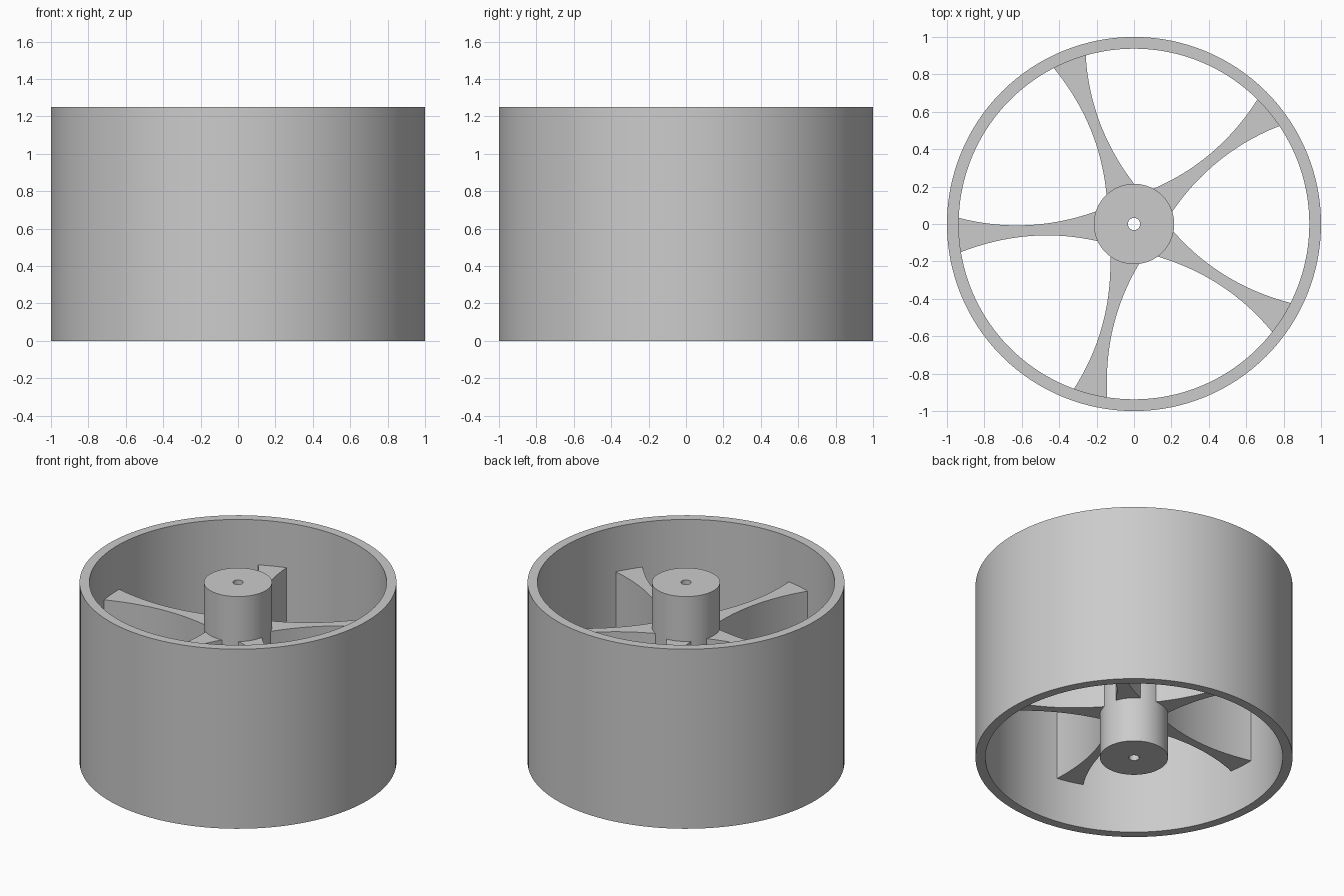
import bpy, bmesh, math
from mathutils import Matrix, Vector

HEIGHT = 1.25
RIM_OUTER, RIM_INNER = 1.0, 0.9375
HUB_RADIUS, BORE_RADIUS = 0.215, 0.033
SPOKE_LOW, SPOKE_HIGH = 0.3125, 0.9375
SPOKES = 5

if "Cube" in bpy.data.objects:
    bpy.data.objects.remove(bpy.data.objects["Cube"])

# One plain grey for the whole wheel
grey = bpy.data.materials.new("plain_grey")
grey.use_nodes = True
colour = (0.6, 0.6, 0.6, 1)
grey.diffuse_color = colour
grey.node_tree.nodes["Principled BSDF"].inputs["Base Color"].default_value = colour


def finish(name, bm):
    """Turn a bmesh into a named, smooth-shaded object."""
    bmesh.ops.recalc_face_normals(bm, faces=bm.faces)
    mesh = bpy.data.meshes.new(name)
    bm.to_mesh(mesh)
    bm.free()
    mesh.materials.append(grey)
    obj = bpy.data.objects.new(name, mesh)
    bpy.context.collection.objects.link(obj)
    bpy.ops.object.select_all(action="DESELECT")
    obj.select_set(True)
    bpy.context.view_layer.objects.active = obj
    bpy.ops.object.shade_smooth_by_angle(angle=math.radians(30))
    return obj


def tube(name, outer, inner, segments):
    """Full-height hollow cylinder made by spinning a rectangle."""
    bm = bmesh.new()
    corners = [(inner, 0), (outer, 0), (outer, HEIGHT), (inner, HEIGHT)]
    verts = [bm.verts.new((r, 0, z)) for r, z in corners]
    edges = [bm.edges.new((verts[i], verts[i - 1])) for i in range(len(verts))]
    bmesh.ops.spin(bm, geom=verts + edges, cent=(0, 0, 0), axis=(0, 0, 1),
                   angle=math.tau, steps=segments, use_merge=True)
    bmesh.ops.remove_doubles(bm, verts=bm.verts, dist=1e-5)
    return finish(name, bm)


def curve_y(points, x):
    """Height at x of the parabola through three points."""
    total = 0
    for i, (xi, yi) in enumerate(points):
        term = yi
        for j, (xj, _) in enumerate(points):
            if j != i:
                term *= (x - xj) / (xi - xj)
        total += term
    return total


def spoke(name, angle):
    """Curved, flaring spoke extruded upward; ends are sunk in hub and rim."""
    upper = [(-0.206, 0.066), (-0.59, -0.007), (-0.937, 0.033)]
    lower = [(-0.193, -0.092), (-0.476, -0.061), (-0.925, -0.150)]
    start, end, steps = -0.18, -0.95, 24
    xs = [start + (end - start) * i / steps for i in range(steps + 1)]
    outline = [(x, curve_y(upper, x)) for x in xs]
    outline += [(x, curve_y(lower, x)) for x in reversed(xs)]
    bm = bmesh.new()
    face = bm.faces.new([bm.verts.new((x, y, SPOKE_LOW)) for x, y in outline])
    extruded = bmesh.ops.extrude_face_region(bm, geom=[face], use_keep_orig=True)
    top = [v for v in extruded["geom"] if isinstance(v, bmesh.types.BMVert)]
    bmesh.ops.translate(bm, verts=top, vec=Vector((0, 0, SPOKE_HIGH - SPOKE_LOW)))
    bm.transform(Matrix.Rotation(angle, 4, "Z"))
    return finish(name, bm)


# Rim and bored hub
tube("rim", RIM_OUTER, RIM_INNER, 128)
tube("hub", HUB_RADIUS, BORE_RADIUS, 64)

# Ring of spokes
for k in range(SPOKES):
    spoke(f"spoke_{k + 1}", math.tau * k / SPOKES)
